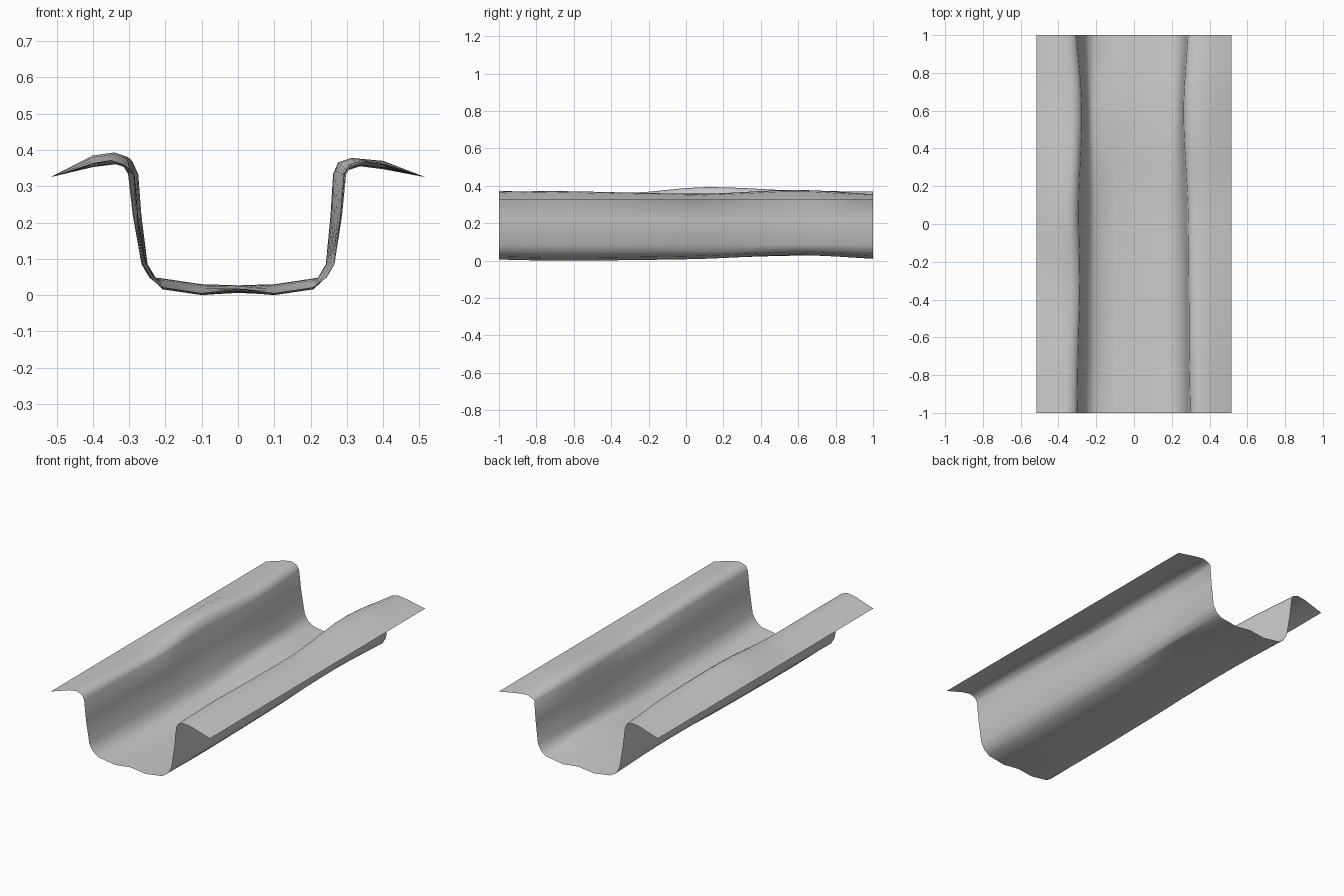
import bpy, bmesh

if "Cube" in bpy.data.objects:
    bpy.data.objects.remove(bpy.data.objects["Cube"])

# Stations along the channel and how each feature drifts from one to the next
KEYS = [-1.0, -0.7, -0.3, 0.1, 0.6, 1.0]
LIP_L = [0.372, 0.368, 0.362, 0.393, 0.374, 0.370]    # left rim height
LIP_R = [0.368, 0.372, 0.364, 0.358, 0.378, 0.355]    # right rim height
TOP_L = [0.300, 0.295, 0.285, 0.292, 0.275, 0.303]    # left wall top offset
TOP_R = [0.298, 0.292, 0.290, 0.285, 0.262, 0.286]    # right wall top offset
BOT_L = [0.266, 0.262, 0.258, 0.252, 0.250, 0.266]    # left wall foot offset
BOT_R = [0.266, 0.264, 0.262, 0.252, 0.242, 0.262]    # right wall foot offset
FLOOR = [0.006, 0.000, 0.003, 0.010, 0.030, 0.010]    # floor height
CROWN = [0.012, 0.010, 0.003, 0.003, -0.003, 0.012]   # bump along the floor centre


def sample(vals, y):
    """Catmull-Rom style smooth interpolation over the stations."""
    n = len(KEYS)
    i = max(k for k in range(n - 1) if KEYS[k] <= y + 1e-9)
    h = KEYS[i + 1] - KEYS[i]
    t = (y - KEYS[i]) / h

    def slope(k):
        a, b = max(k - 1, 0), min(k + 1, n - 1)
        return (vals[b] - vals[a]) / (KEYS[b] - KEYS[a]) * h
    return ((2*t**3 - 3*t**2 + 1) * vals[i] + (t**3 - 2*t**2 + t) * slope(i)
            + (3*t**2 - 2*t**3) * vals[i + 1] + (t**3 - t**2) * slope(i + 1))


def half_profile(lip, top, bot, floor):
    """Outer flange edge down to the floor, as (offset, height)."""
    return [(0.517, 0.325), (0.40, lip - 0.008), (top + 0.05, lip),
            (top + 0.014, lip - 0.012), (top, 0.333),
            (top - 0.35 * (top - bot), 0.22), (bot, 0.085),
            (bot - 0.022, 0.048), (0.208, floor + 0.016), (0.10, floor)]


# Channel: one open sheet lofted along y
bm = bmesh.new()
rows = []
STEPS = 20
for s in range(STEPS + 1):
    y = -1 + 2 * s / STEPS
    f = max(0.0, sample(FLOOR, y))
    left = half_profile(sample(LIP_L, y), sample(TOP_L, y), sample(BOT_L, y), f)
    right = half_profile(sample(LIP_R, y), sample(TOP_R, y), sample(BOT_R, y), f)
    pts = [(-x, z) for x, z in left] + [(0, f + max(-f, sample(CROWN, y)))] + right[::-1]
    rows.append([bm.verts.new((x, y, z)) for x, z in pts])
for a, b in zip(rows, rows[1:]):
    for k in range(len(a) - 1):
        bm.faces.new((a[k], a[k + 1], b[k + 1], b[k])).smooth = True
mesh = bpy.data.meshes.new("channel")
bm.to_mesh(mesh)
bm.free()
channel = bpy.data.objects.new("channel", mesh)
bpy.context.collection.objects.link(channel)
